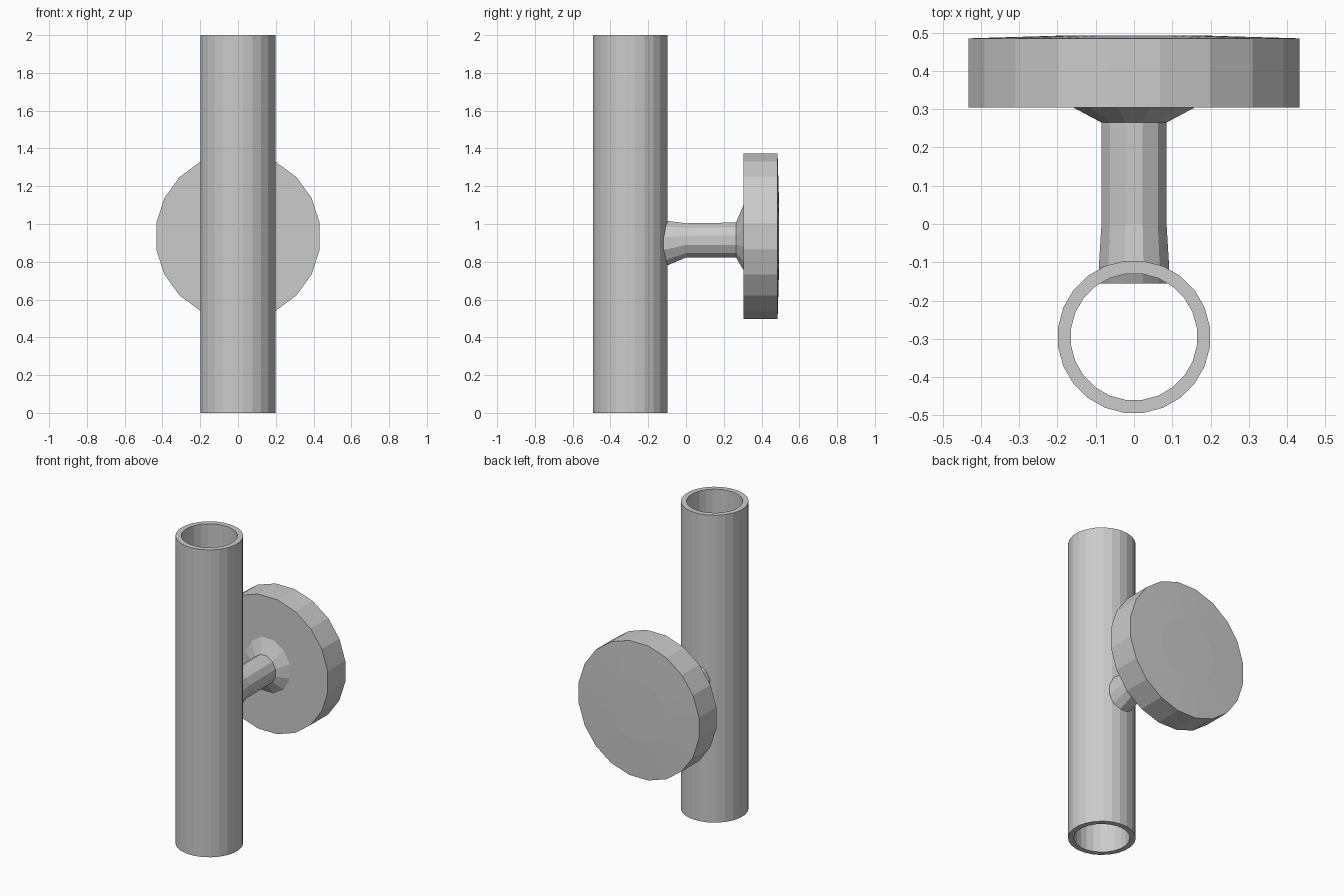
import bpy, bmesh, math

if "Cube" in bpy.data.objects:
    bpy.data.objects.remove(bpy.data.objects["Cube"])


def loft(name, rings, place, sides, closed=False):
    """Skin a list of (offset, rx, ry, shift) ellipses; closed joins last to first."""
    bm = bmesh.new()
    loops = []
    for off, rx, ry, shift in rings:
        loop = []
        for i in range(sides):
            a = 2 * math.pi * (i + 0.5) / sides
            loop.append(bm.verts.new(place(rx * math.cos(a), ry * math.sin(a) + shift, off)))
        loops.append(loop)
    pairs = list(zip(loops, loops[1:]))
    if closed:
        pairs.append((loops[-1], loops[0]))
    else:
        bm.faces.new(loops[0])
        bm.faces.new(loops[-1])
    for a, b in pairs:
        for i in range(sides):
            j = (i + 1) % sides
            bm.faces.new((a[i], a[j], b[j], b[i]))
    bmesh.ops.recalc_face_normals(bm, faces=bm.faces)
    mesh = bpy.data.meshes.new(name)
    bm.to_mesh(mesh)
    bm.free()
    obj = bpy.data.objects.new(name, mesh)
    bpy.context.collection.objects.link(obj)
    return obj


def upright(u, v, t):
    return (u, v - 0.295, t)


def along_y(u, v, t):
    return (u, t, v)


# Hollow lamp tube, open at both ends
R, r = 0.2, 0.166
loft("lamp_tube", [(0, R, R, 0), (2, R, R, 0), (2, r, r, 0), (0, r, r, 0)],
     upright, 24, closed=True)

# Round wall plate with a slightly domed back
Z = 0.935
loft("wall_plate", [(0.305, 0.438, 0.443, Z), (0.485, 0.438, 0.443, Z),
                    (0.492, 0.2, 0.2, Z)], along_y, 20)

# Bracket arm, flared at the tube and at the plate
loft("bracket_arm", [(-0.155, 0.09, 0.10, 0.90), (-0.11, 0.095, 0.125, 0.897),
                     (0.0, 0.088, 0.094, 0.913), (0.265, 0.088, 0.096, 0.915),
                     (0.31, 0.175, 0.19, 0.93)], along_y, 12)
